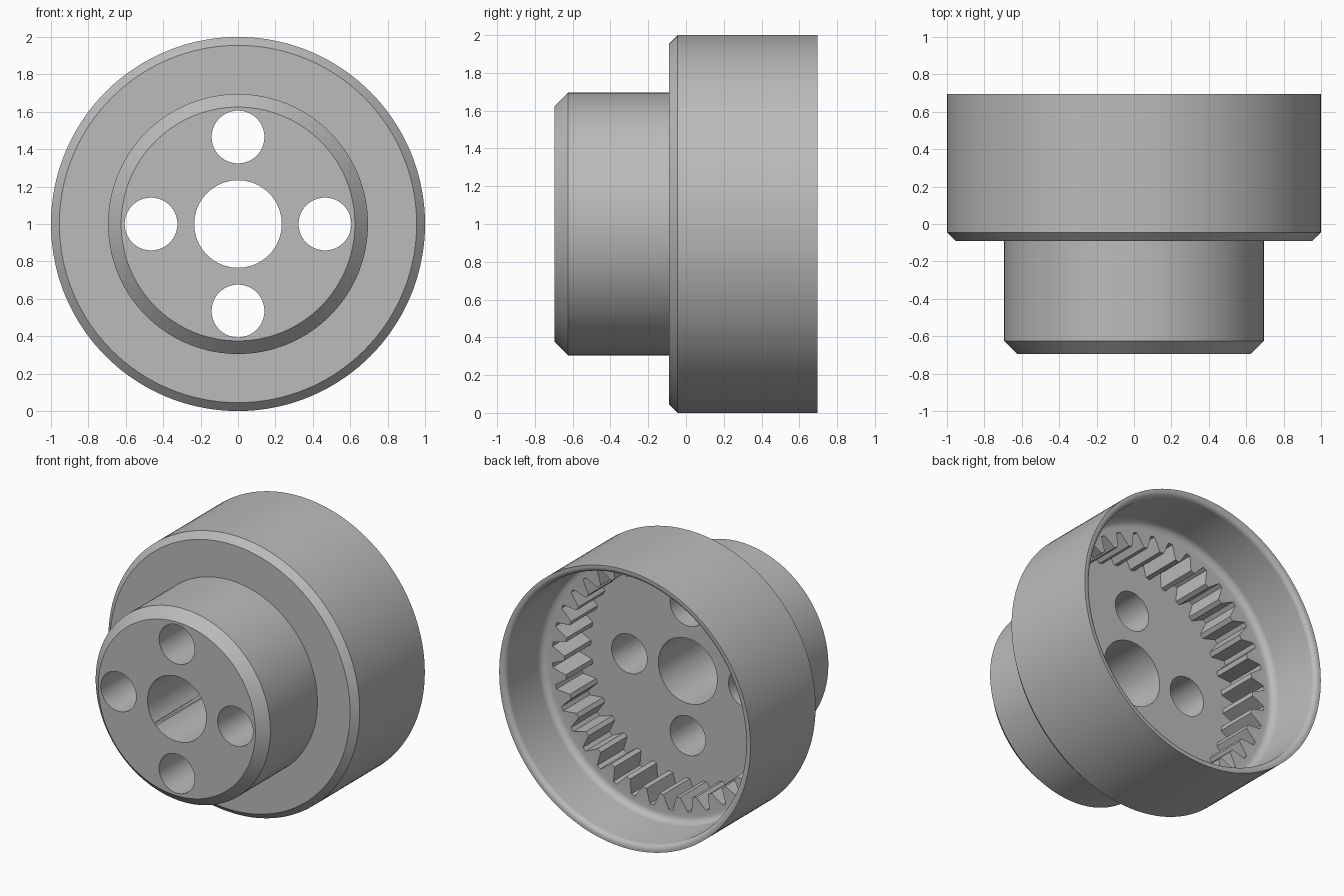
import bpy, bmesh, math
from mathutils import Vector

if "Cube" in bpy.data.objects:
    bpy.data.objects.remove(bpy.data.objects["Cube"])

AXIS_Z = 1.0
FLOOR, STEP, BACK, FRONT = -0.02, 0.28, 0.695, -0.695
TEETH = 36

grey = bpy.data.materials.new("grey metal")
grey.use_nodes = True
colour = (0.5, 0.5, 0.5, 1)
grey.diffuse_color = colour
grey.node_tree.nodes["Principled BSDF"].inputs["Base Color"].default_value = colour


def make_object(name, bm):
    bmesh.ops.recalc_face_normals(bm, faces=bm.faces)
    mesh = bpy.data.meshes.new(name)
    bm.to_mesh(mesh)
    bm.free()
    mesh.materials.append(grey)
    obj = bpy.data.objects.new(name, mesh)
    bpy.context.collection.objects.link(obj)
    return obj


def lathe(name, profile, steps=144):
    """Spin (radius, y) points around the main axis; ends on the axis."""
    bm = bmesh.new()
    verts = [bm.verts.new((r, y, AXIS_Z)) for r, y in profile]
    edges = [bm.edges.new(pair) for pair in zip(verts, verts[1:])]
    bmesh.ops.spin(bm, geom=verts + edges, cent=(0, 0, AXIS_Z), axis=(0, 1, 0),
                   angle=math.tau, steps=steps, use_merge=True)
    bmesh.ops.remove_doubles(bm, verts=bm.verts, dist=1e-5)
    return make_object(name, bm)


def prism(name, outline, y0, y1):
    """Extrude an (x, z) outline along y."""
    bm = bmesh.new()
    face = bm.faces.new([bm.verts.new((x, y0, z)) for x, z in outline])
    new = bmesh.ops.extrude_face_region(bm, geom=[face])["geom"]
    bmesh.ops.translate(bm, vec=Vector((0, y1 - y0, 0)),
                        verts=[v for v in new if isinstance(v, bmesh.types.BMVert)])
    return make_object(name, bm)


def polar(r, a, cx=0, cz=AXIS_Z):
    return cx + r * math.cos(a), cz + r * math.sin(a)


def circle(r, cx=0, cz=AXIS_Z, n=64):
    return [polar(r, math.tau * i / n, cx, cz) for i in range(n)]


def arc(cr, cy, radius, start, end, n=6):
    """Rounded corner of the lathe profile, angles in degrees."""
    steps = [math.radians(start + (end - start) * i / n) for i in range(n + 1)]
    return [(cr + radius * math.cos(a), cy + radius * math.sin(a)) for a in steps]


# Stepped drum with chamfers outside and a rounded cup inside
profile = [(0, FRONT), (0.625, FRONT), (0.695, -0.625), (0.695, -0.09),
           (0.955, -0.09), (1, -0.045), (1, BACK), (0.985, BACK)]
profile += arc(0.985, BACK - 0.035, 0.035, 90, 180)[1:]
profile += arc(0.9, STEP + 0.05, 0.05, 0, -90)
profile += [(0, STEP)]
body = lathe("ring_gear_body", profile)

# Internal teeth: outline of the space between them
tooth = [(-0.40, 0.868), (-0.33, 0.842), (-0.25, 0.813), (-0.17, 0.785), (-0.12, 0.77),
         (0.12, 0.77), (0.17, 0.785), (0.25, 0.813), (0.33, 0.842), (0.40, 0.868)]
outline = [polar(r, math.tau * (i + f) / TEETH) for i in range(TEETH) for f, r in tooth]
cutters = [prism("tooth_space_cutter", outline, FLOOR, STEP + 0.1)]

# Centre bore and four bolt holes
cutters.append(prism("bore_cutter", circle(0.234), FRONT - 0.1, STEP))
for i in range(4):
    cx, cz = polar(0.465, math.tau * i / 4)
    cutters.append(prism("bolt_hole_cutter", circle(0.141, cx, cz), FRONT - 0.1, STEP))

bpy.context.view_layer.objects.active = body
for cutter in cutters:
    mod = body.modifiers.new("cut", "BOOLEAN")
    mod.operation = "DIFFERENCE"
    mod.solver = "EXACT"
    mod.object = cutter
    bpy.ops.object.modifier_apply(modifier=mod.name)
    bpy.data.objects.remove(cutter)

# Smooth the round walls, keep the machined edges sharp
bpy.ops.object.select_all(action="DESELECT")
body.select_set(True)
bpy.ops.object.shade_smooth_by_angle(angle=math.radians(25))
